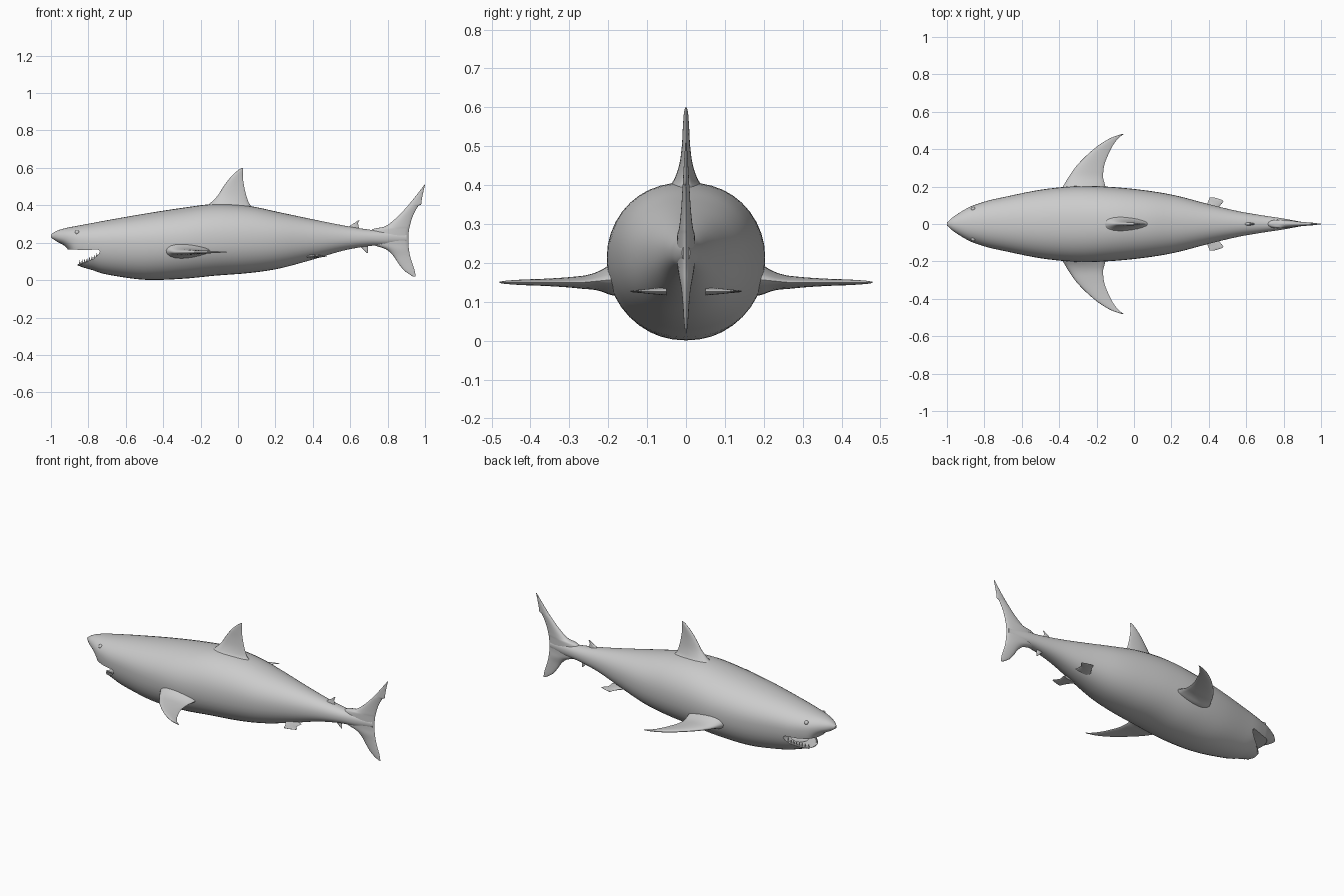
import bpy, bmesh, math
from mathutils import Vector, Matrix

if "Cube" in bpy.data.objects:
    bpy.data.objects.remove(bpy.data.objects["Cube"])


def resample(rows, k):
    """Catmull-Rom smoothing of a list of station tuples."""
    out = []
    for i in range(len(rows) - 1):
        p0, p1, p2, p3 = (rows[max(0, min(len(rows) - 1, i + j))] for j in (-1, 0, 1, 2))
        for s in range(k):
            t = s / k
            out.append(tuple(0.5 * (2 * b + (c - a) * t + (2 * a - 5 * b + 4 * c - d) * t * t
                                    + (3 * b - a - 3 * c + d) * t ** 3)
                             for a, b, c, d in zip(p0, p1, p2, p3)))
    return out + [rows[-1]]


def finish(bm, name, angle=40):
    bmesh.ops.recalc_face_normals(bm, faces=bm.faces)
    me = bpy.data.meshes.new(name)
    bm.to_mesh(me)
    bm.free()
    ob = bpy.data.objects.new(name, me)
    bpy.context.collection.objects.link(ob)
    smooth(ob, angle)
    return ob


def smooth(ob, angle):
    bpy.ops.object.select_all(action='DESELECT')
    ob.select_set(True)
    bpy.context.view_layer.objects.active = ob
    bpy.ops.object.shade_smooth_by_angle(angle=math.radians(angle))


def loft(name, rings, angle=40):
    bm = bmesh.new()
    vs = [[bm.verts.new(p) for p in r] for r in rings]
    n = len(vs[0])
    for a, b in zip(vs, vs[1:]):
        for i in range(n):
            bm.faces.new((a[i], a[(i + 1) % n], b[(i + 1) % n], b[i]))
    bm.faces.new(vs[0])
    bm.faces.new(vs[-1])
    return finish(bm, name, angle)


def fin(name, rows, place, k=4, n=20):
    """rows: span, leading x, trailing x, half thickness; place maps (x, span, thick)."""
    rings = []
    for s, lead, trail, t in resample(rows, k):
        ring = []
        for i in range(n):
            a = 2 * math.pi * i / n
            u = 0.5 - 0.5 * math.cos(a)
            ring.append(place(lead + (trail - lead) * u, s, t * math.sin(a) * (1.15 - 0.6 * u)))
        rings.append(ring)
    return loft(name, rings, 60)


# Body stations: x, top z, bottom z, widest z, half width
E = 0.93
body_rows = resample([
    (-1.0, .244, .228, .236, .008), (-.97, .263, .207, .234, .035), (-.93, .276, .185, .228, .062),
    (-.90, .283, .150, .222, .080), (-.87, .288, .090, .215, .095), (-.84, .294, .072, .21, .106),
    (-.78, .305, .054, .205, .125), (-.70, .320, .030, .205, .143), (-.50, .355, .002, .205, .183),
    (-.30, .386, .007, .21, .203), (-.12, .407, .024, .218, .198), (.06, .396, .038, .222, .180),
    (.22, .363, .062, .222, .153), (.40, .325, .110, .222, .106), (.56, .293, .157, .224, .068),
    (.70, .270, .182, .226, .044), (.80, .262, .188, .226, .029), (.90, .245, .205, .226, .010)], 5)


def spow(v):
    return math.copysign(abs(v) ** E, v)


def half_width(x, z):
    for a, b in zip(body_rows, body_rows[1:]):
        if a[0] <= x <= b[0]:
            t = (x - a[0]) / (b[0] - a[0])
            _, top, bot, mid, w = (p + (q - p) * t for p, q in zip(a, b))
            q = min(1, abs(z - mid) / (top - mid if z > mid else mid - bot))
            return w * (1 - q ** (2 / E)) ** (E / 2)
    return 0


rings = []
for x, top, bot, mid, w in body_rows:
    ring = []
    for i in range(40):
        c, s = math.cos(math.tau * i / 40), math.sin(math.tau * i / 40)
        ring.append((x, w * spow(c), mid + (top - mid if s > 0 else mid - bot) * spow(s)))
    rings.append(ring)
body = loft("body", rings)

# Open mouth: wedge through the jaw plus a rounded throat
jaw = [(-.858, .084), (-.81, .099), (-.77, .115), (-.745, .138)]
wedge = [(-1.1, .05), (-.87, .05)] + jaw + [(-.738, .155), (-.75, .164), (-.82, .160), (-.9, .165), (-1.1, .165)]
mouth_cutter = loft("mouth_cutter", [[(x, y, z) for x, z in wedge] for y in (-.3, .3)])
bm = bmesh.new()
bmesh.ops.create_uvsphere(bm, u_segments=24, v_segments=12, radius=1,
                          matrix=Matrix.Translation((-.72, 0, .13)) @ Matrix.Diagonal((.12, .075, .042, 1)))
throat_cutter = finish(bm, "throat_cutter")
for cutter in (mouth_cutter, throat_cutter):
    cutter.hide_render = True
    mod = body.modifiers.new("cut", 'BOOLEAN')
    mod.operation = 'DIFFERENCE'
    mod.solver = 'EXACT'
    mod.object = cutter
    bpy.context.view_layer.objects.active = body
    bpy.ops.object.modifier_apply(modifier=mod.name)
    bpy.data.objects.remove(cutter)
smooth(body, 40)

# Lower teeth following the jaw edge
bm = bmesh.new()
for i in range(8):
    x = -.85 + .013 * i
    z = next(a[1] + (b[1] - a[1]) * (x - a[0]) / (b[0] - a[0])
             for a, b in zip(jaw, jaw[1:]) if a[0] <= x <= b[0])
    y = half_width(x, z) * .9
    for side in (-1, 1):
        bmesh.ops.create_cone(bm, cap_ends=True, segments=8, radius1=.007, radius2=0, depth=.026,
                              matrix=Matrix.Translation((x + .004, side * y, z + .008)))
finish(bm, "teeth")

# Eyes
bm = bmesh.new()
for side in (-1, 1):
    bmesh.ops.create_uvsphere(bm, u_segments=16, v_segments=10, radius=.012, matrix=Matrix.Translation(
        (-.86, side * (half_width(-.86, .255) - .005), .255)))
finish(bm, "eyes")


# Upright fins
def upright(x, s, t):
    return (x, t, s)


fin("dorsal_fin", [(.35, -.19, .09, .075), (.385, -.18, .08, .06), (.41, -.15, .06, .037), (.45, -.11, .045, .02),
                   (.50, -.078, .033, .012), (.55, -.04, .026, .009), (.585, -.003, .027, .006),
                   (.60, .02, .027, .002)], upright)
fin("tail_fin", [(.018, .937, .95, .002), (.05, .89, .945, .006), (.09, .857, .932, .009), (.13, .83, .92, .013),
                 (.165, .79, .914, .02), (.195, .71, .911, .025), (.235, .70, .911, .027), (.272, .72, .915, .025),
                 (.285, .78, .918, .021), (.31, .82, .924, .017), (.35, .864, .938, .013), (.395, .906, .963, .01),
                 (.405, .914, .979, .009), (.44, .943, .984, .007), (.51, .997, 1.0, .002)], upright)
fin("rear_dorsal_fin", [(.26, .57, .65, .014), (.288, .595, .645, .008), (.305, .622, .642, .005),
                        (.32, .642, .65, .002)], upright)
fin("anal_fin", [(.20, .63, .70, .014), (.178, .655, .695, .008), (.16, .674, .694, .005),
                 (.145, .689, .695, .002)], upright)

# Paired fins on both sides
for side, label in ((-1, "right"), (1, "left")):
    fin("pectoral_fin_" + label,
        [(.15, -.40, -.14, .05), (.19, -.385, -.15, .045), (.22, -.368, -.158, .03), (.25, -.35, -.165, .021),
         (.31, -.308, -.16, .014), (.37, -.25, -.138, .01), (.42, -.19, -.113, .008), (.46, -.125, -.082, .005),
         (.48, -.068, -.056, .002)],
        lambda x, s, t: (x, side * s, .15 + t + .1 * max(0, .26 - s)))
    fin("pelvic_fin_" + label,
        [(.05, .35, .46, .012), (.09, .38, .455, .008), (.115, .395, .475, .005), (.128, .40, .472, .004),
         (.143, .406, .425, .002)],
        lambda x, s, t: (x, side * s, .127 + t))
